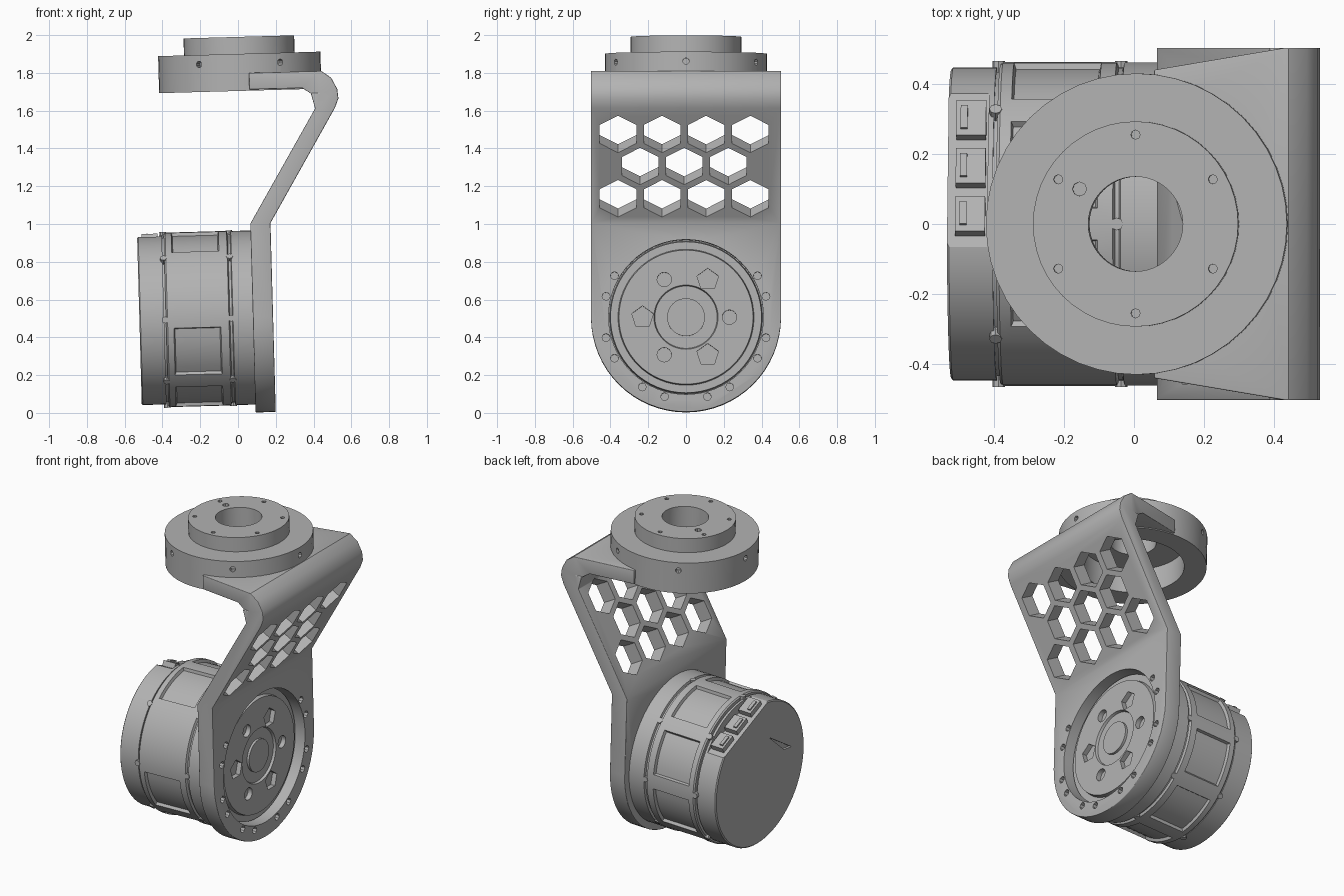
import bpy, bmesh
from math import sin, cos, pi, radians, atan2, degrees
from mathutils import Matrix, Vector

if "Cube" in bpy.data.objects:
    bpy.data.objects.remove(bpy.data.objects["Cube"])

grey = bpy.data.materials.new("light grey metal")
grey.use_nodes = True
colour = (0.45, 0.45, 0.45, 1)
grey.diffuse_color = colour
grey.node_tree.nodes["Principled BSDF"].inputs["Base Color"].default_value = colour

X, Z = Vector((1, 0, 0)), Vector((0, 0, 1))
AXIS_Z = 0.503      # height of the motor axis
RING_X = 0.032      # centre of the mounting ring
parts = []


def finish(name, bm, keep=True):
    bmesh.ops.recalc_face_normals(bm, faces=bm.faces)
    mesh = bpy.data.meshes.new(name)
    bm.to_mesh(mesh)
    bm.free()
    obj = bpy.data.objects.new(name, mesh)
    bpy.context.collection.objects.link(obj)
    if keep:
        mesh.materials.append(grey)
        parts.append(obj)
    return obj


def apply(obj, mod):
    with bpy.context.temp_override(object=obj, active_object=obj, selected_objects=[obj]):
        bpy.ops.object.modifier_apply(modifier=mod.name)


def boolean(obj, cutter_bm, operation="DIFFERENCE"):
    cutter = finish("cutter", cutter_bm, keep=False)
    cutter.hide_render = True
    mod = obj.modifiers.new("cut", "BOOLEAN")
    mod.operation, mod.solver, mod.object = operation, "EXACT", cutter
    apply(obj, mod)
    bpy.data.objects.remove(cutter)


def rod(bm, centre, axis, radius, depth, sides=16):
    turn = Vector(axis).to_track_quat("Z", "Y").to_matrix().to_4x4()
    bmesh.ops.create_cone(bm, cap_ends=True, segments=sides, radius1=radius, radius2=radius,
                          depth=depth, matrix=Matrix.Translation(centre) @ turn)


def box(bm, matrix, size):
    bmesh.ops.create_cube(bm, size=1, matrix=matrix @ Matrix.Diagonal((*size, 1)))


def prism(points, offset):
    """Closed outline pushed along one vector."""
    bm = bmesh.new()
    face = bm.faces.new([bm.verts.new(p) for p in points])
    out = bmesh.ops.extrude_face_region(bm, geom=[face])["geom"]
    bmesh.ops.translate(bm, vec=offset, verts=[v for v in out if isinstance(v, bmesh.types.BMVert)])
    return bm


def lathe(points, axis, centre, steps, closed=False):
    """Spin 3D profile points around an axis."""
    bm = bmesh.new()
    verts = [bm.verts.new(p) for p in points]
    pairs = list(zip(verts, verts[1:])) + ([(verts[-1], verts[0])] if closed else [])
    edges = [bm.edges.new(p) for p in pairs]
    bmesh.ops.spin(bm, geom=verts + edges, cent=centre, axis=axis, angle=2 * pi, steps=steps)
    bmesh.ops.remove_doubles(bm, verts=bm.verts, dist=1e-4)
    return bm


def motor_lathe(profile):
    return lathe([(x, r, AXIS_Z) for x, r in profile], X, (0, 0, AXIS_Z), 64)


def polar(x, radius, angle):
    """Point around the motor axis."""
    return Vector((x, radius * cos(radians(angle)), AXIS_Z + radius * sin(radians(angle))))


# Bracket: bent strip trimmed to a round-ended outline
bend = [(0.172, -0.1), (0.172, 1.0), (0.53, 1.6), (0.55, 1.65), (0.545, 1.7), (0.515, 1.76),
        (0.463, 1.798), (0.08, 1.798), (0.08, 1.71), (0.36, 1.71), (0.405, 1.68),
        (0.425, 1.6), (0.065, 1.0), (0.065, -0.1)]
bracket = finish("bent_bracket", prism([(x, -0.7, z) for x, z in bend], (0, 1.4, 0)))
arc = [(0.503 * cos(t), 0.503 + 0.503 * sin(t)) for t in [pi + pi * i / 32 for i in range(33)]]
outline = [(-1, y, z) for y, z in arc + [(0.503, 2.2), (-0.503, 2.2)]]
boolean(bracket, prism(outline, (2, 0, 0)), "INTERSECT")
for s in (-1, 1):
    wedge = [(0.46, s * 0.504), (0.05, s * 0.435), (0.05, s * 0.8), (0.46, s * 0.8)]
    boolean(bracket, prism([(x, y, 1.68) for x, y in wedge], (0, 0, 0.4)))
bevel = bracket.modifiers.new("rounded edges", "BEVEL")
bevel.width, bevel.segments = 0.025, 3
bevel.limit_method, bevel.angle_limit = "ANGLE", radians(40)
apply(bracket, bevel)

# Bracket openings: ring bore, motor seat, honeycomb, screw recesses
cut = bmesh.new()
rod(cut, (RING_X, 0, 1.75), Z, 0.36, 0.2, 48)
rod(cut, (0.12, 0, AXIS_Z), X, 0.41, 0.3, 64)
along, normal = Vector((0.512, 0, 0.859)), Vector((0.859, 0, -0.512))
frame = Matrix((along.cross(normal), along, normal)).transposed().to_4x4()
for z, first, count in ((1.463, -0.36, 4), (1.296, -0.243, 3), (1.128, -0.36, 4)):
    for i in range(count):
        spot = Vector((0.172 + (z - 1) * 0.597, first + i * 0.2335, z))
        bmesh.ops.create_cone(cut, cap_ends=True, segments=6, radius1=0.112, radius2=0.112,
                              depth=0.3, matrix=Matrix.Translation(spot) @ frame)
boolean(bracket, cut)
cut = bmesh.new()
for a in (14.5, 30, 58, 75):
    for angle in (-a, a - 180):
        rod(cut, polar(0.172, 0.437, angle), X, 0.021, 0.06, 8)
for angle in (14.5, 30, 150, 165.5):
    rod(cut, polar(0.172, 0.437, angle), X, 0.021, 0.06, 8)
boolean(bracket, cut)

# Mounting ring with raised boss, open underneath
section = [(0.3, 1.704), (0.43, 1.704), (0.43, 1.9), (0.293, 1.9), (0.293, 1.99),
           (0.135, 1.99), (0.135, 1.86), (0.3, 1.86)]
ring = finish("mounting_ring", lathe([(RING_X + r, 0, z) for r, z in section], Z,
                                     (RING_X, 0, 0), 48, closed=True))
cut = bmesh.new()
for i in range(6):
    t = i * pi / 3
    side = Vector((cos(t), sin(t), 0))
    rod(cut, Vector((RING_X, 0, 1.85)) + side * 0.43, side, 0.017, 0.08, 10)
    t += pi / 6
    rod(cut, (RING_X + 0.255 * cos(t), 0.255 * sin(t), 1.99), Z, 0.013, 0.08, 8)
rod(cut, (RING_X - 0.16, 0.1, 1.99), Z, 0.02, 0.08, 8)
boolean(ring, cut)

# Motor housing with recessed side panels and output face
body = motor_lathe([(-0.41, 0), (-0.41, 0.435), (-0.395, 0.435), (-0.395, 0.455), (-0.387, 0.462),
                    (-0.355, 0.462), (-0.105, 0.462), (-0.062, 0.462), (-0.056, 0.447),
                    (-0.044, 0.447), (-0.04, 0.461), (0.066, 0.461), (0.066, 0.405),
                    (0.11, 0.4), (0.11, 0.36), (0.135, 0.355), (0.135, 0.17), (0.12, 0.165),
                    (0.12, 0.1), (0.135, 0.1), (0.135, 0)])
bmesh.ops.recalc_face_normals(body, faces=body.faces)
panels = []
for f in body.faces:
    c = f.calc_center_median()
    angle = degrees(atan2(c.z - AXIS_Z, c.y)) % 360
    if -0.35 < c.x < -0.11 and abs(angle % 45 - 22.5) < 18 and abs(angle - 157.5) > 22:
        panels.append(f)
bmesh.ops.inset_region(body, faces=panels, thickness=0.006, depth=-0.018, use_even_offset=True)
housing = finish("motor_housing", body)
cut = bmesh.new()
for i in range(6):
    radius, sides = ((0.038, 16), (0.06, 5))[i % 2]
    rod(cut, polar(0.135, 0.23, i * 60), X, radius, 0.06, sides)
boolean(housing, cut)

# Rear cap with a flat connector opening and a small triangular vent
cap = finish("rear_cap", motor_lathe([(-0.536, 0), (-0.536, 0.44), (-0.53, 0.447),
                                      (-0.405, 0.447), (-0.405, 0)]))
chord = Matrix.Translation((0, 0, AXIS_Z)) @ Matrix.Rotation(radians(66 - 90), 4, "X")
cut = bmesh.new()
box(cut, chord @ Matrix.Translation((-0.49, 0, 0.527)), (0.14, 0.8, 0.3))
boolean(cap, cut)
vent = [polar(-0.55, r, a) for r, a in ((0.22, 112), (0.32, 170), (0.25, 165))]
boolean(cap, prism(vent, (0.03, 0, 0)))

# Connector blocks in the opening
blocks = bmesh.new()
for offset in (-0.15, 0, 0.15):
    place = chord @ Matrix.Translation((-0.47, offset, 0.385))
    box(blocks, place, (0.085, 0.11, 0.05))
    box(blocks, place @ Matrix.Translation((-0.02, 0, 0.02)), (0.02, 0.07, 0.03))
finish("connector_blocks", blocks)

# Screw heads along the housing seams
screws = bmesh.new()
for i in range(8):
    for x in (-0.4, -0.05):
        spot = polar(x, 0.445, i * 45)
        rod(screws, spot, spot - Vector((x, 0, AXIS_Z)), 0.018, 0.04, 8)
finish("housing_screws", screws)

# Slight lean of the whole assembly, and smooth curved faces
lean = Matrix.Translation(Z) @ Matrix.Rotation(radians(-1.6), 4, "Y") @ Matrix.Translation(-Z)
bpy.ops.object.select_all(action="DESELECT")
for obj in parts:
    obj.data.transform(lean)
    obj.select_set(True)
bpy.context.view_layer.objects.active = bracket
bpy.ops.object.shade_smooth_by_angle(angle=radians(30))
